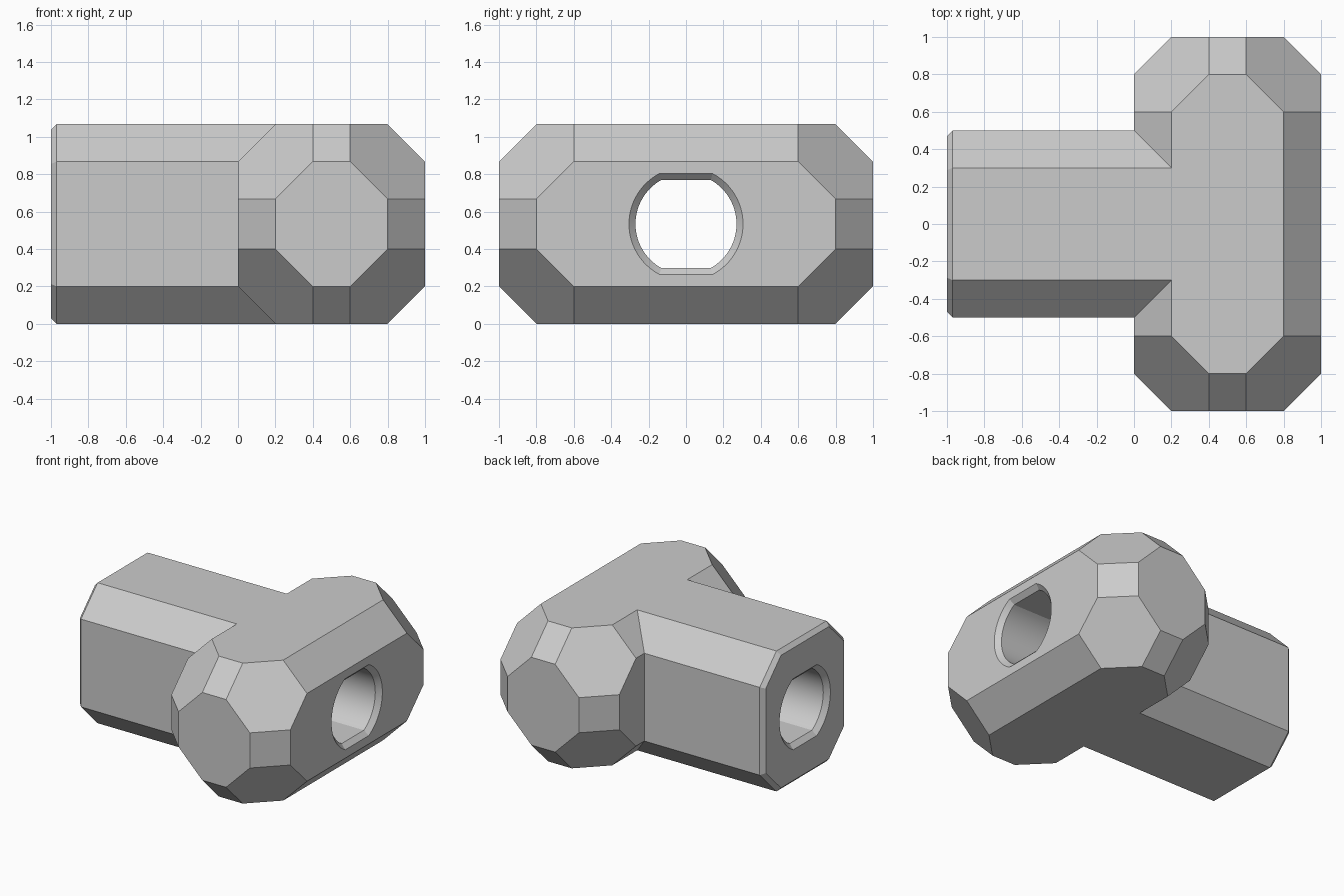
import bpy, bmesh, math
from itertools import permutations, product

if "Cube" in bpy.data.objects:
    bpy.data.objects.remove(bpy.data.objects["Cube"])

H = 1.067          # overall height
CZ = H / 2         # bore axis height
grey = bpy.data.materials.new("plain grey")
grey.diffuse_color = (0.6, 0.6, 0.6, 1)
grey.use_nodes = True
grey.node_tree.nodes["Principled BSDF"].inputs["Base Color"].default_value = grey.diffuse_color


def finish(name, bm):
    bmesh.ops.recalc_face_normals(bm, faces=bm.faces)
    me = bpy.data.meshes.new(name)
    bm.to_mesh(me)
    bm.free()
    me.materials.append(grey)
    ob = bpy.data.objects.new(name, me)
    bpy.context.collection.objects.link(ob)
    return ob


def loft(name, rings):
    """Capped skin through matching rings of points."""
    bm = bmesh.new()
    vs = [[bm.verts.new(p) for p in r] for r in rings]
    n = len(vs[0])
    for a, b in zip(vs, vs[1:]):
        for i in range(n):
            j = (i + 1) % n
            bm.faces.new((a[i], a[j], b[j], b[i]))
    bm.faces.new(vs[0])
    bm.faces.new(vs[-1])
    return finish(name, bm)


def boolean(target, tool, op):
    m = target.modifiers.new(op.lower(), 'BOOLEAN')
    m.operation, m.solver, m.object = op, 'EXACT', tool
    bpy.context.view_layer.objects.active = target
    bpy.ops.object.modifier_apply(modifier=m.name)
    bpy.data.objects.remove(tool)


# crosshead: box with every edge and corner cut flat
bm = bmesh.new()
for cut in permutations((0, 0.2, 0.4)):
    for s in product((-1, 1), repeat=3):
        half = (0.5, 1.0, CZ)
        p = [s[k] * (half[k] - cut[k]) for k in range(3)]
        bm.verts.new((p[0] + 0.5, p[1], p[2] + CZ))
bmesh.ops.convex_hull(bm, input=bm.verts)
bmesh.ops.dissolve_limit(bm, angle_limit=0.02, verts=bm.verts, edges=bm.edges)
tee = finish("tee_connector", bm)


# stem: chamfered bar with a small bevel around its free end
def bar_ring(x, inset):
    w, h = 0.5 - inset, CZ - inset
    c = 0.2 - inset * (2 - math.sqrt(2))
    pts = [(w, h - c), (w - c, h), (c - w, h), (-w, h - c),
           (-w, c - h), (c - w, -h), (w - c, -h), (w, c - h)]
    return [(x, y, z + CZ) for y, z in pts]


stem = loft("stem", [bar_ring(-1, 0.03), bar_ring(-0.97, 0), bar_ring(0.5, 0)])
boolean(tee, stem, 'UNION')


# bore: round hole with flat top and bottom, countersunk at both ends
def bore_ring(x, grow, n=24):
    r, h = 0.27 + grow, 0.235 + grow
    a = math.asin(h / r)
    pts = []
    for base in (0, math.pi):
        for i in range(n + 1):
            t = base - a + 2 * a * i / n
            pts.append((x, r * math.cos(t), CZ + r * math.sin(t)))
    return pts


bore = loft("bore_cutter", [bore_ring(-1.035, 0.07), bore_ring(-0.965, 0),
                            bore_ring(0.965, 0), bore_ring(1.035, 0.07)])
bore.hide_render = True
boolean(tee, bore, 'DIFFERENCE')

# merge coplanar faces, then smooth only the bore walls
bm = bmesh.new()
bm.from_mesh(tee.data)
bmesh.ops.remove_doubles(bm, verts=bm.verts, dist=1e-4)
bmesh.ops.dissolve_limit(bm, angle_limit=0.01, verts=bm.verts, edges=bm.edges)
bm.to_mesh(tee.data)
bm.free()
tee.select_set(True)
bpy.context.view_layer.objects.active = tee
bpy.ops.object.shade_smooth_by_angle(angle=math.radians(20))
